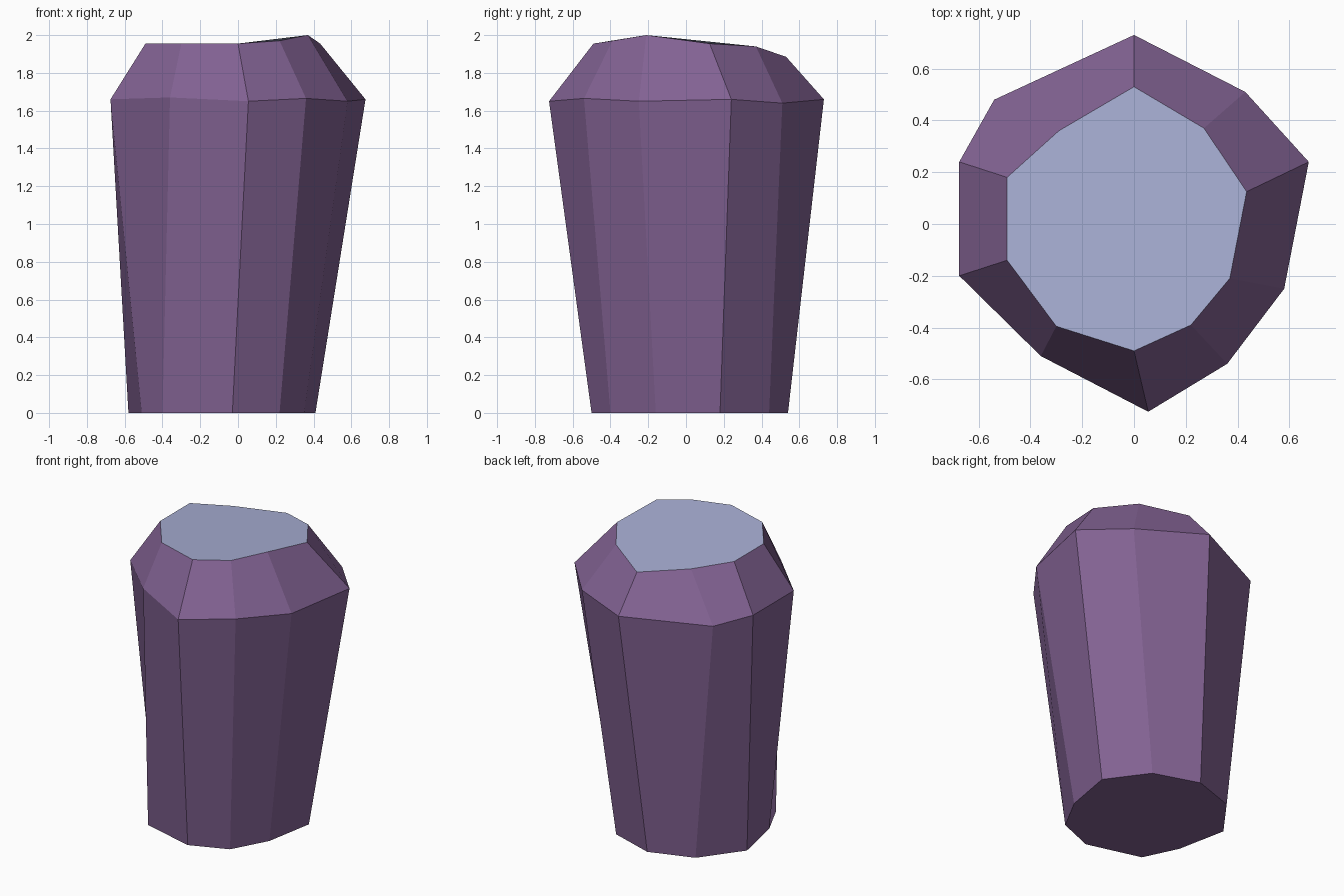
import bpy, bmesh

if "Cube" in bpy.data.objects:
    bpy.data.objects.remove(bpy.data.objects["Cube"])

def material(name, rgb):
    m = bpy.data.materials.new(name)
    m.diffuse_color = (*rgb, 1)
    m.use_nodes = True
    m.node_tree.nodes["Principled BSDF"].inputs["Base Color"].default_value = m.diffuse_color
    return m

# Three irregular ten-sided cross-sections of the cut stone pillar
base = [(.41, .18, 0), (.22, .44, 0), (-.085, .54, 0), (-.38, .44, 0), (-.58, .17, 0),
        (-.51, -.17, 0), (-.40, -.40, 0), (-.03, -.50, 0), (.22, -.40, 0), (.35, -.16, 0)]
shoulder = [(.675, .24, 1.66), (.43, .51, 1.64), (0, .73, 1.66), (-.54, .48, 1.64),
            (-.675, .24, 1.66), (-.675, -.20, 1.66), (-.36, -.51, 1.67),
            (.055, -.725, 1.65), (.36, -.54, 1.665), (.58, -.25, 1.65)]
crown = [(.435, .125, 1.955), (.27, .37, 1.94), (0, .53, 1.885), (-.29, .36, 1.92),
         (-.49, .18, 1.955), (-.49, -.14, 1.955), (-.30, -.395, 1.955),
         (0, -.49, 1.955), (.22, -.39, 1.97), (.37, -.21, 2.0)]

bm = bmesh.new()
rings = [[bm.verts.new(p) for p in ring] for ring in (base, shoulder, crown)]

# Faceted sides and chamfered shoulder
for lo, hi in zip(rings, rings[1:]):
    for i in range(10):
        j = (i + 1) % 10
        bm.faces.new((lo[i], lo[j], hi[j], hi[i]))

# Underside and pale top facet
bm.faces.new(rings[0][::-1])
top = bm.faces.new(rings[2])
top.material_index = 1

mesh = bpy.data.meshes.new("stone_pillar")
bm.to_mesh(mesh)
bm.free()
mesh.materials.append(material("dusty purple", (.223, .122, .290)))
mesh.materials.append(material("pale blue", (.392, .429, .658)))
obj = bpy.data.objects.new("stone_pillar", mesh)
bpy.context.collection.objects.link(obj)
